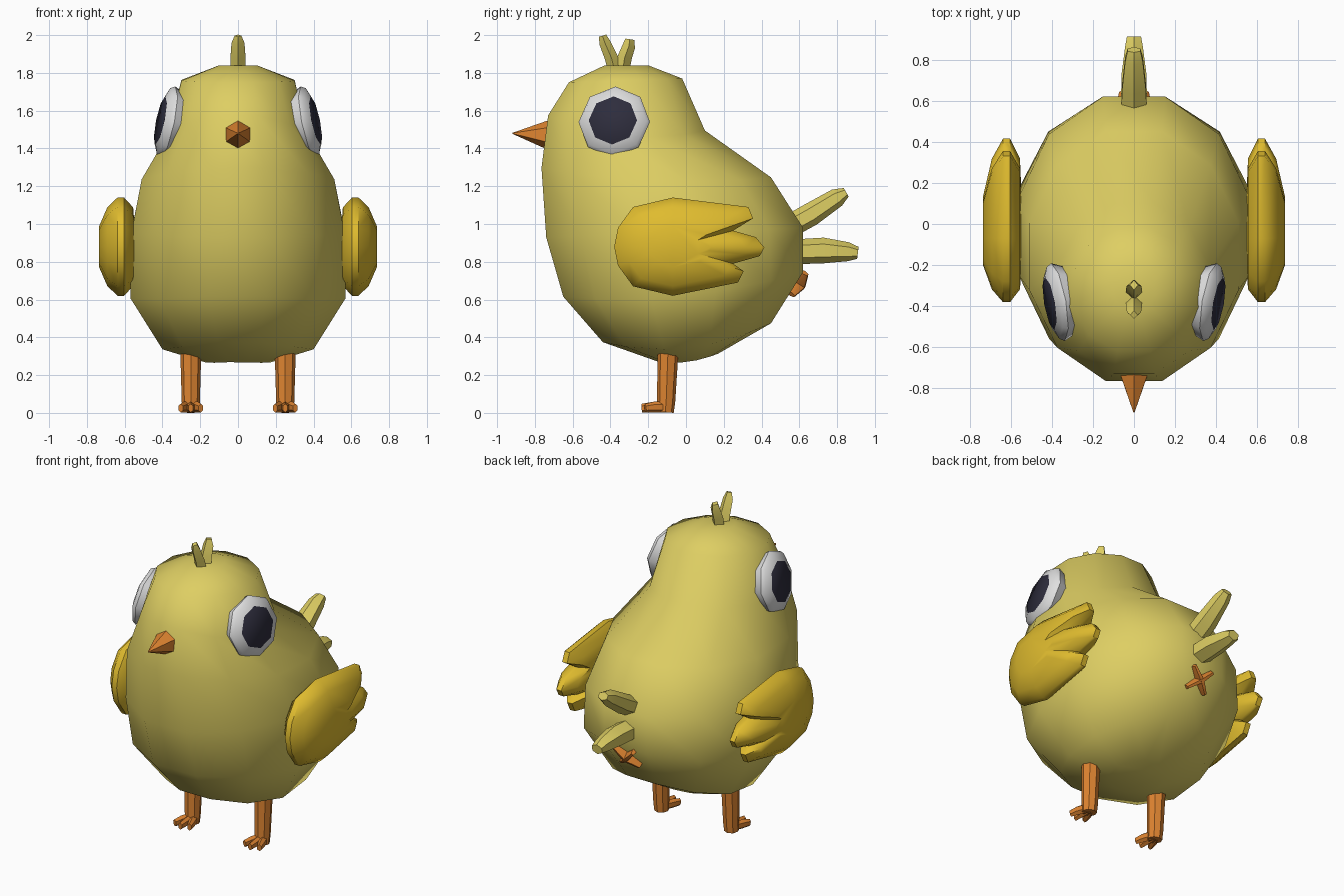
import bpy, bmesh, math
from mathutils import Vector

if "Cube" in bpy.data.objects:
    bpy.data.objects.remove(bpy.data.objects["Cube"])


def material(name, rgb):
    m = bpy.data.materials.new(name)
    m.diffuse_color = (*rgb, 1)
    m.use_nodes = True
    m.node_tree.nodes["Principled BSDF"].inputs["Base Color"].default_value = m.diffuse_color
    return m


YELLOW = material("pale_yellow", (0.73, 0.62, 0.125))
GOLD = material("golden_yellow", (0.74, 0.50, 0.028))
ORANGE = material("orange", (0.73, 0.23, 0.03))
WHITE = material("eye_white", (0.74, 0.74, 0.74))
DARK = material("pupil_dark", (0.027, 0.026, 0.046))


def loft(name, rings, mats, angle=40, bands=None):
    """Skin equal-length rings; bands gives a material index per band, then the end cap."""
    bm = bmesh.new()
    vs = [[bm.verts.new(p) for p in r] for r in rings]
    n = len(rings[0])
    bands = bands or [0] * len(rings)
    for k in range(len(rings) - 1):
        for i in range(n):
            j = (i + 1) % n
            f = bm.faces.new((vs[k][i], vs[k][j], vs[k + 1][j], vs[k + 1][i]))
            f.material_index = bands[k]
    bm.faces.new(vs[0][::-1])
    bm.faces.new(vs[-1]).material_index = bands[-1]
    bmesh.ops.recalc_face_normals(bm, faces=bm.faces)
    me = bpy.data.meshes.new(name)
    bm.to_mesh(me)
    bm.free()
    ob = bpy.data.objects.new(name, me)
    bpy.context.collection.objects.link(ob)
    for m in mats:
        me.materials.append(m)
    bpy.ops.object.select_all(action='DESELECT')
    ob.select_set(True)
    bpy.context.view_layer.objects.active = ob
    bpy.ops.object.shade_smooth_by_angle(angle=math.radians(angle))
    return ob


def tube(name, path, radii, sides, mat, ref=(0, 0, 1), turn=0.0, angle=40):
    """Tapered tube along a path; radii are (sideways, upward) pairs."""
    pts = [Vector(p) for p in path]
    rings = []
    for k, p in enumerate(pts):
        d = (pts[min(k + 1, len(pts) - 1)] - pts[max(k - 1, 0)]).normalized()
        u = d.cross(Vector(ref)).normalized()
        v = u.cross(d)
        rings.append([p + u * radii[k][0] * math.cos(a) + v * radii[k][1] * math.sin(a)
                      for a in (turn + 2 * math.pi * i / sides for i in range(sides))])
    return loft(name, rings, [mat], angle)


# Body and head: tilted twelve-sided rings (front y, front z, back y, back z, half width, side sag)
BODY = [(-.14, .27, .17, .315, .17, .02), (-.44, .38, .45, .48, .40, .08),
        (-.65, .62, .62, .75, .57, .06), (-.74, .93, .62, .98, .565, 0),
        (-.765, 1.30, .45, 1.25, .51, .045), (-.73, 1.58, .10, 1.50, .368, .07),
        (-.62, 1.75, -.02, 1.77, .30, 0), (-.43, 1.84, -.20, 1.84, .10, 0)]
rings = []
for yf, zf, yb, zb, hx, sag in BODY:
    ring = []
    for i in range(12):
        a = math.radians(15 + 30 * i)
        s, c = math.sin(a) / .966, math.cos(a) / .966
        t = (c + 1) / 2
        ring.append((hx * s, yf + (yb - yf) * t, zf + (zb - zf) * t - sag * s * s))
    rings.append(ring)
loft("body", rings, [YELLOW], 65)

# Beak
tube("beak", [(0, -.68, 1.472), (0, -.74, 1.472), (0, -.918, 1.48)],
     [(.085, .085), (.074, .074), (.003, .003)], 6, ORANGE, turn=math.pi / 2, angle=25)

# Head tufts
tube("front_tuft", [(0, -.37, 1.78), (0, -.395, 1.88), (0, -.43, 1.96), (0, -.442, 1.997)],
     [(.04, .035), (.04, .035), (.034, .03), (.018, .02)], 4, YELLOW, ref=(0, 1, 0))
tube("rear_tuft", [(0, -.34, 1.78), (0, -.325, 1.88), (0, -.303, 1.94), (0, -.297, 1.978)],
     [(.04, .035), (.04, .038), (.036, .034), (.02, .024)], 4, YELLOW, ref=(0, 1, 0))

# Tail feathers
tube("upper_tail_feather", [(0, .48, .95), (0, .66, 1.05), (0, .80, 1.14), (0, .848, 1.168)],
     [(.072, .06), (.068, .062), (.05, .05), (.036, .026)], 6, YELLOW, turn=math.pi / 2)
tube("lower_tail_feather", [(0, .52, .85), (0, .73, .86), (0, .86, .853), (0, .91, .847)],
     [(.075, .065), (.07, .068), (.05, .05), (.04, .032)], 6, YELLOW, turn=math.pi / 2)

# Small crossed mark under the tail
slope = Vector((0, .53, .85)).normalized()
centre = Vector((0, .592, .685))
for k, s in enumerate((-1, 1)):
    d = (Vector((s, 0, 0)) + slope).normalized()
    tube(f"rear_cross_{k}", [centre + d * t for t in (-.095, 0, .095)],
         [(.014, .025), (.022, .05), (.014, .025)], 6, ORANGE, ref=(0, .85, -.53))

# Wing outline (y, z) with three feather tips
WING = [(-.38, .88), (-.36, .98), (-.28, 1.09), (-.07, 1.14), (.33, 1.09), (.355, 1.03),
        (.25, .965), (.37, .93), (.415, .875), (.39, .83), (.25, .79), (.305, .75),
        (.275, .69), (-.07, .62), (-.28, .67), (-.36, .78)]
WING_LAYERS = [(.45, .548), (.8, .555), (1, .603), (1, .638), (.8, .692), (.42, .735)]

for side, label in ((1, "right"), (-1, "left")):
    # Wing
    loft(f"{label}_wing",
         [[(side * x, -.07 + (y + .07) * s, .88 + (z - .88) * s) for y, z in WING]
          for s, x in WING_LAYERS], [GOLD], 45)

    # Eye: white rim with dark pupil on an outward-tilted disc
    n = Vector((side * .96, -.17, .20)).normalized()
    u = Vector((0, 0, 1)).cross(n).normalized()
    v = n.cross(u)
    c = Vector((side * .37, -.38, 1.54))
    loft(f"{label}_eye",
         [[c + n * h + (u * math.cos(a) + v * math.sin(a)) * r
           for a in (math.pi * i / 4 for i in range(8))]
          for r, h in ((.16, -.07), (.192, 0), (.178, .025), (.13, .042), (.129, .043))],
         [WHITE, DARK], 50, [0, 0, 0, 1, 1])

    # Leg and three toes
    x = side * .25
    tube(f"{label}_leg", [(x, -.095, .34), (x, -.105, .06), (x, -.11, .004)],
         [(.056, .056), (.048, .048), (.045, .045)], 8, ORANGE, ref=(0, 1, 0))
    for k in (-1, 0, 1):
        reach = -.235 if k == 0 else -.215
        tube(f"{label}_toe_{k + 2}",
             [(x + k * .01, -.10, .031), (x + k * .038, -.17, .030), (x + k * .053, reach, .025)],
             [(.024, .03), (.022, .029), (.015, .023)], 6, ORANGE, turn=math.pi / 2)
